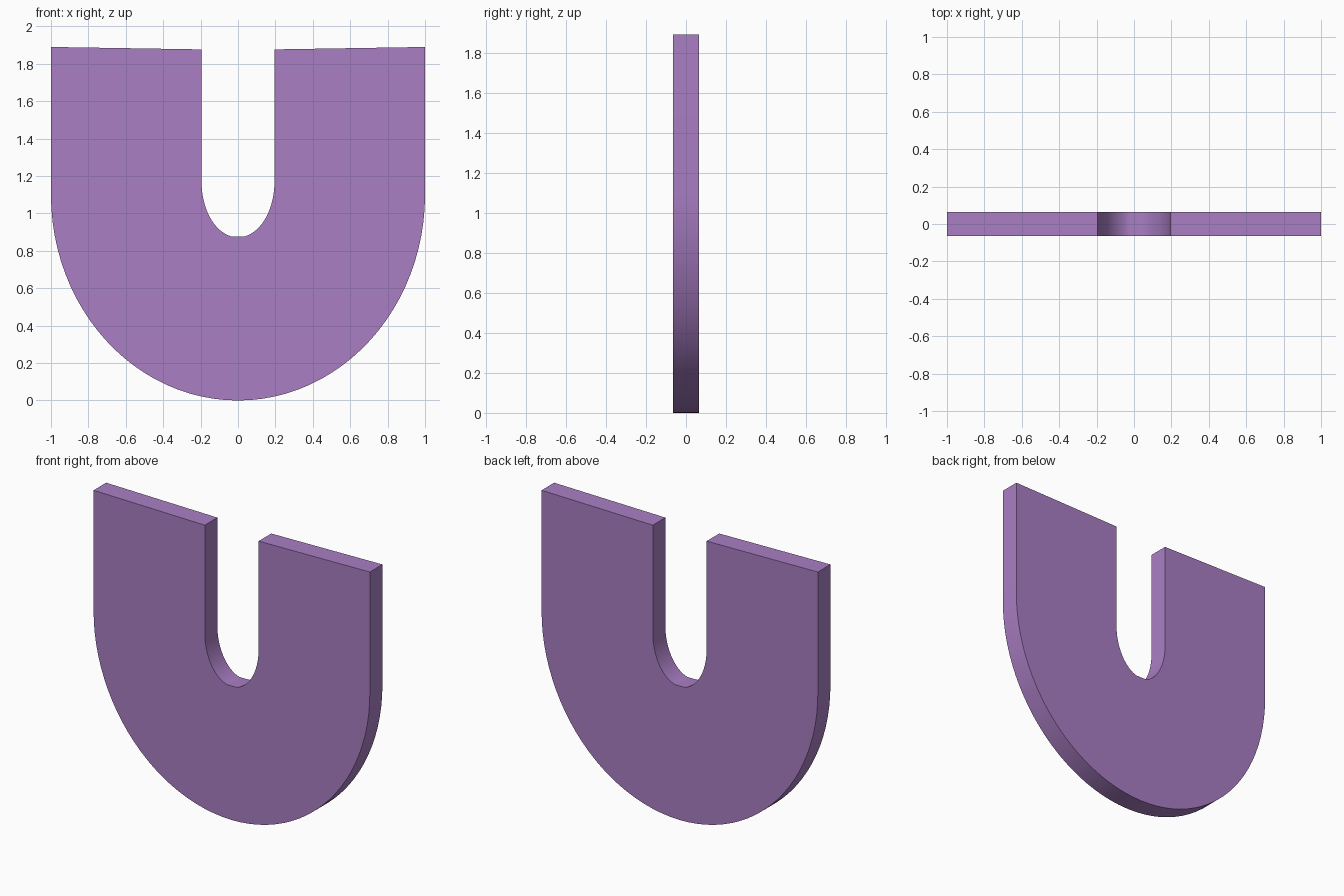
import bpy, bmesh, math

if "Cube" in bpy.data.objects:
    bpy.data.objects.remove(bpy.data.objects["Cube"])

STEPS = 48
HALF_DEPTH = 0.065


def u_outline(half_width, top, spring, bottom):
    """U-shaped path in (x, z): straight legs joined by a half ellipse."""
    pts = [(-half_width, top)]
    for i in range(STEPS + 1):
        a = math.pi * (1 + i / STEPS)
        pts.append((half_width * math.cos(a),
                    spring + (spring - bottom) * math.sin(a)))
    pts.append((half_width, top))
    return pts


# Outer edge and inner slot share the same number of points
outer = u_outline(1.0, 1.89, 1.10, 0.0)
inner = u_outline(0.195, 1.877, 1.17, 0.872)
# Slightly flattened floor of the slot
inner = [(x, max(z, 0.877)) for x, z in inner]

bm = bmesh.new()
rings = [[bm.verts.new((x, y, z)) for x, z in path]
         for path, y in ((outer, -HALF_DEPTH), (inner, -HALF_DEPTH),
                         (inner, HALF_DEPTH), (outer, HALF_DEPTH))]

# Front, slot wall, back and outer wall as four strips
for k in range(4):
    a, b = rings[k], rings[(k + 1) % 4]
    for i in range(len(outer) - 1):
        bm.faces.new((a[i], a[i + 1], b[i + 1], b[i]))

# Flat tops of both legs
for i in (0, -1):
    bm.faces.new([r[i] for r in rings])
bmesh.ops.recalc_face_normals(bm, faces=bm.faces)

mesh = bpy.data.meshes.new("u_plate")
bm.to_mesh(mesh)
bm.free()
plate = bpy.data.objects.new("u_plate", mesh)
bpy.context.collection.objects.link(plate)

# Purple colour
purple = bpy.data.materials.new("purple")
purple.diffuse_color = (0.40, 0.21, 0.55, 1)
purple.use_nodes = True
purple.node_tree.nodes["Principled BSDF"].inputs["Base Color"].default_value = purple.diffuse_color
mesh.materials.append(purple)

# Smooth rims with sharp edges
bpy.context.view_layer.objects.active = plate
plate.select_set(True)
bpy.ops.object.shade_smooth_by_angle(angle=math.radians(30))
